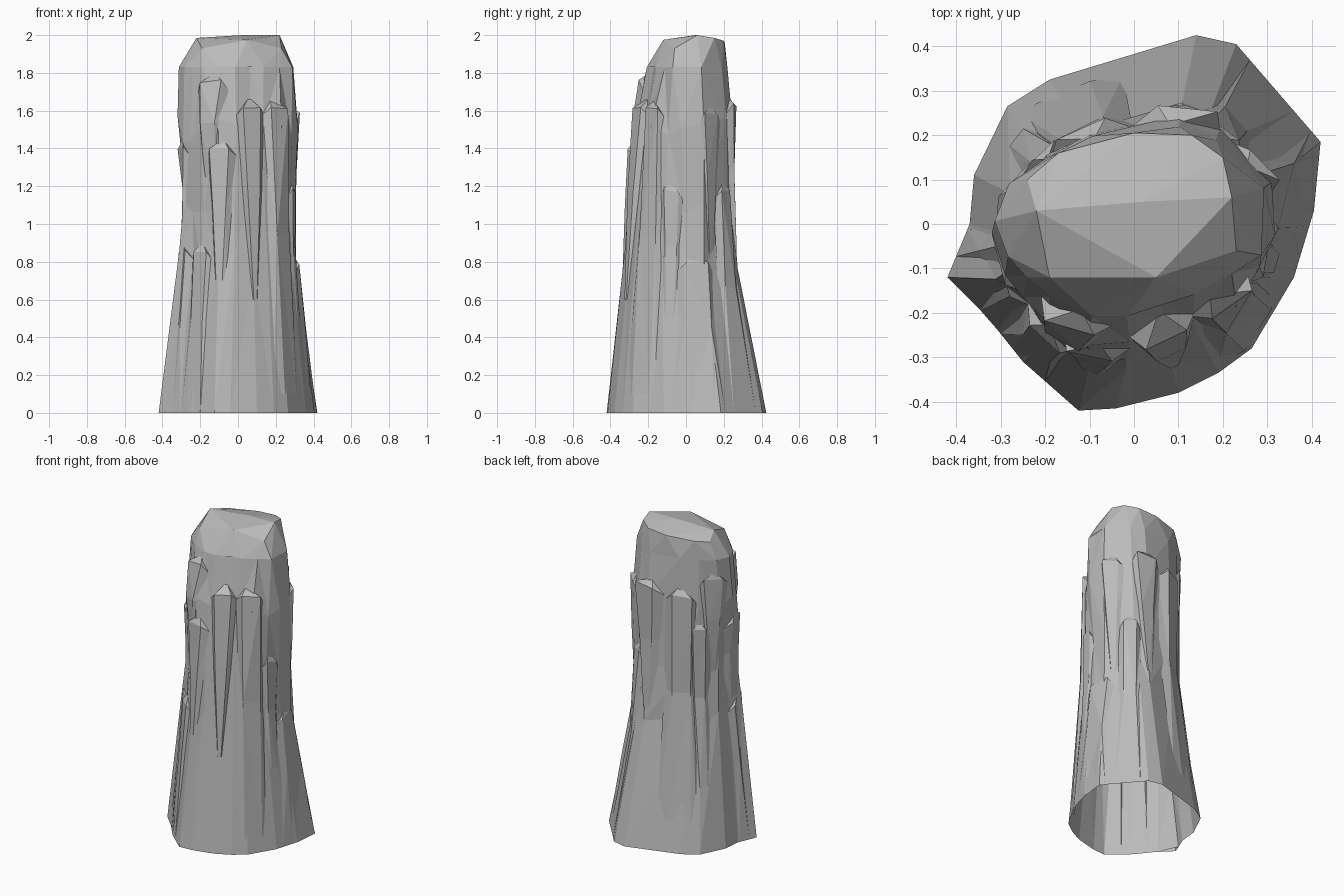
import bpy, bmesh, random
from math import radians, cos, sin
from mathutils import Vector
from mathutils.bvhtree import BVHTree

random.seed(11)
cube = bpy.data.objects.get("Cube")
if cube:
    bpy.data.objects.remove(cube)

stone = bpy.data.materials.new("grey stone")
stone.use_nodes = True
GREY = (0.5, 0.5, 0.5, 1)
stone.diffuse_color = GREY
stone.node_tree.nodes["Principled BSDF"].inputs["Base Color"].default_value = GREY


def finish(bm, name):
    bmesh.ops.triangulate(bm, faces=bm.faces[:])
    mesh = bpy.data.meshes.new(name)
    bm.to_mesh(mesh)
    mesh.materials.append(stone)
    bpy.context.collection.objects.link(bpy.data.objects.new(name, mesh))


# Plan outlines of the foot and the shoulder, matched corner by corner
foot = [(-.42, -.12), (-.33, -.21), (-.25, -.31), (-.125, -.42), (-.04, -.415), (.1, -.38),
        (.19, -.335), (.265, -.28), (.36, -.12), (.405, .03), (.42, .185), (.23, .405),
        (.14, .425), (-.19, .325), (-.285, .265), (-.36, .11), (-.37, 0)]
shoulder = [(-.29, -.08), (-.24, -.13), (-.19, -.17), (-.1, -.21), (-.02, -.21), (.06, -.18),
            (.14, -.17), (.22, -.12), (.28, -.07), (.295, 0), (.29, .09), (.19, .19),
            (.1, .23), (-.1, .21), (-.2, .16), (-.28, .09), (-.32, 0)]

# Levels: height, blend to shoulder, x range, y range, roughness
levels = [(0, 0, -.42, .42, -.42, .425, 0),
          (.8, .35, -.31, .315, -.325, .275, .01),
          (1.1, .5, -.285, .295, -.3, .25, .012),
          (1.5, .75, -.31, .305, -.27, .24, .012),
          (1.83, 1, -.32, .295, -.2, .22, .008)]


def fit(value, lo, hi, new_lo, new_hi):
    return new_lo + (value - lo) / (hi - lo) * (new_hi - new_lo)


# Pillar core: lofted irregular rings, open underneath
core = bmesh.new()
rings = []
for z, blend, x0, x1, y0, y1, rough in levels:
    plan = [Vector(a).lerp(Vector(b), blend) for a, b in zip(foot, shoulder)]
    xs, ys = [p.x for p in plan], [p.y for p in plan]
    ring = []
    for p in plan:
        x = fit(p.x, min(xs), max(xs), x0, x1) + random.uniform(-rough, rough)
        y = fit(p.y, min(ys), max(ys), y0, y1) + random.uniform(-rough, rough)
        lift = random.uniform(-rough, rough) * 6 if rough > .008 else 0
        ring.append(core.verts.new((x, y, z + lift)))
    rings.append(ring)
count = len(foot)
for low, high in zip(rings, rings[1:]):
    for i in range(count):
        j = (i + 1) % count
        a, b, c, d = low[i], low[j], high[j], high[i]
        if random.random() < .5:
            core.faces.new((a, b, c))
            core.faces.new((a, c, d))
        else:
            core.faces.new((a, b, d))
            core.faces.new((b, c, d))
bmesh.ops.recalc_face_normals(core, faces=core.faces[:])
tree = BVHTree.FromBMesh(core)

# Crown: angular cap stretched over the top ring
crown = bmesh.new()
for v in rings[-1]:
    crown.verts.new(v.co)
for corner in [(-.22, .03, 1.985), (-.24, .1, 1.94), (-.17, .16, 1.95), (0, .205, 1.96),
               (.13, .2, 1.97), (.2, .15, 1.985), (.22, .06, 2), (.23, -.06, 1.93),
               (.05, -.12, 1.975), (-.19, -.12, 1.93), (.02, .05, 2)]:
    crown.verts.new(corner)
bmesh.ops.convex_hull(crown, input=crown.verts[:])
crown.normal_update()
under = [f for f in crown.faces if f.normal.z < -.5]
bmesh.ops.delete(crown, geom=under, context="FACES")
finish(crown, "crown")
finish(core, "pillar_core")


def on_surface(angle, z, out):
    way = Vector((cos(radians(angle)), sin(radians(angle)), 0))
    z = max(z, .001)
    hit = tree.ray_cast(way * 2 + Vector((0, 0, z)), -way)[0]
    return hit + way * out


# Broad rock slabs leaning on the core, narrowing downwards to a crack
def slab(name, angle, half, bottom, top, out, foot_width=.15):
    bm = bmesh.new()
    rows = []
    skew = random.uniform(-.2, .2)
    spread = ((-1, 0), (-.55 + skew, 1), (.5 + skew, .8), (1, 0))
    for f, swell in ((0, .1), (.55, .65), (1, 1)):
        width = half * (foot_width + (1 - foot_width) * f)
        row = []
        for side, push in spread:
            z = bottom + (top - bottom) * f
            if f == 1:
                z -= random.uniform(0, .03) if push else .07
            offset = out * swell * push if push else -.008
            if bottom == 0 and f == 0:
                offset = 0
            row.append(bm.verts.new(on_surface(angle + side * width, z, offset)))
        rows.append(row)
    for low, high in zip(rows, rows[1:]):
        for k in range(3):
            bm.faces.new((low[k], low[k + 1], high[k + 1], high[k]))
    # Sloping ledge on top
    peak = bm.verts.new(on_surface(angle, min(top + .03, 1.8), -.01))
    for k in range(3):
        bm.faces.new((rows[-1][k], rows[-1][k + 1], peak))
    finish(bm, name)


slabs = {
    "front_slab": (-74, 20, .6, 1.64, .05),
    "front_right_slab": (-43, 20, .1, 1.63, .035, .8),
    "front_shard": (-106, 18, .7, 1.42, .035, .3),
    "front_upper_shard": (-122, 22, 1.25, 1.77, .04, .3),
    "front_foot_slab": (-130, 15, 0, .88, .025, .7),
    "side_foot_slab": (200, 20, 0, .87, .02, .9),
    "side_shard": (192, 20, .9, 1.42, .018, .4),
    "side_upper_shard": (162, 20, 1.1, 1.72, .018, .4),
    "flank_foot_slab": (8, 22, 0, .8, .016, .9),
    "flank_shard": (-16, 14, .5, 1.19, .016, .5),
    "flank_upper_shard": (27, 15, .85, 1.6, .022, .3),
    "back_slab": (70, 24, .85, 1.64, .045, .2),
    "back_foot_shard": (45, 14, 0, 1.2, .02, .7),
    "back_wide_slab": (115, 26, .2, 1.62, .03, .8),
    "back_side_shard": (145, 16, .4, 1.4, .02, .5),
}
for name, shape in slabs.items():
    slab(name, *shape)
